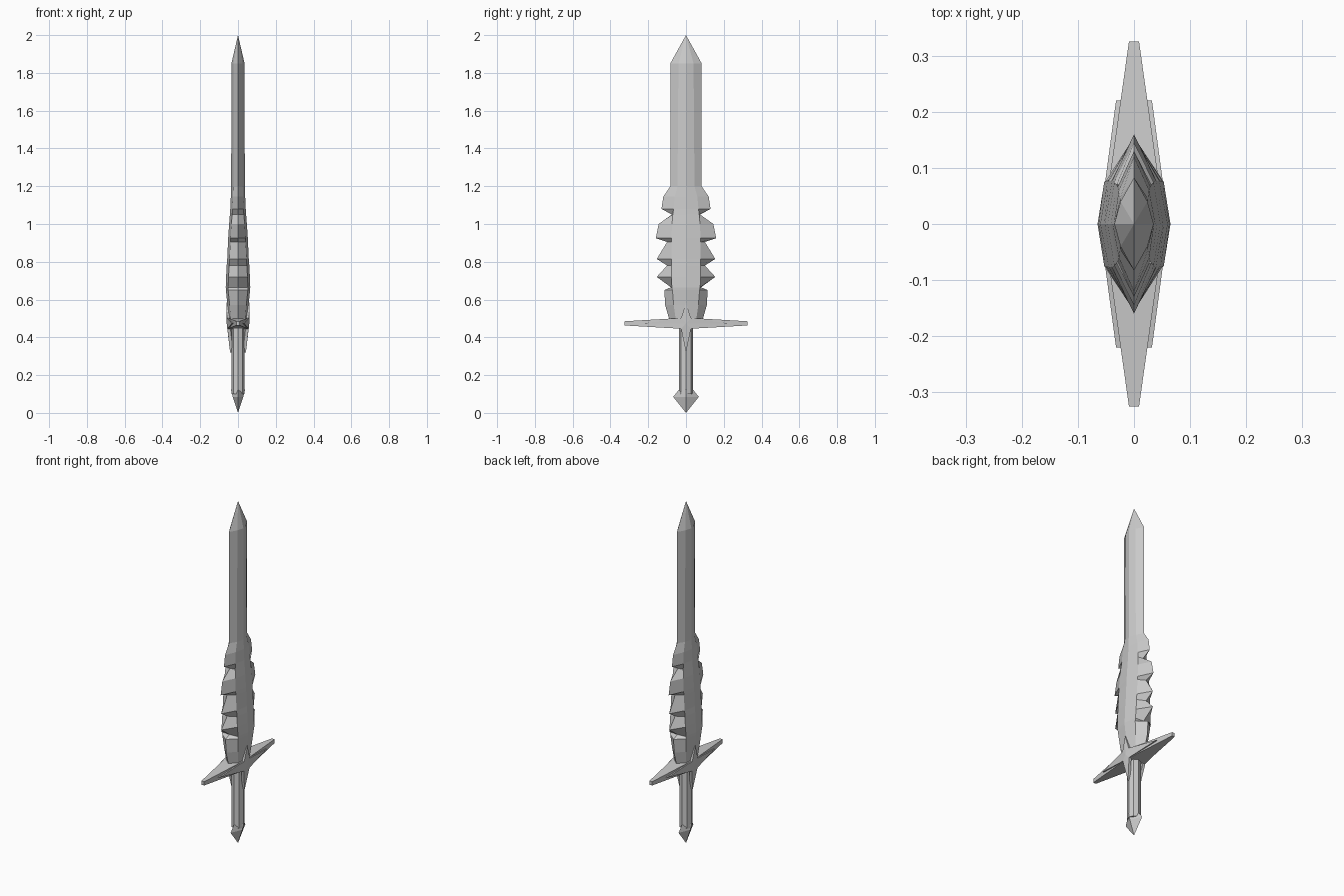
import bpy, bmesh


def make_object(name, rings, cap=True):
    """Skin a list of equal-length point rings into a flat-shaded solid."""
    bm = bmesh.new()
    loops = [[bm.verts.new(p) for p in ring] for ring in rings]
    n = len(loops[0])
    for a, b in zip(loops, loops[1:]):
        for i in range(n):
            j = (i + 1) % n
            bm.faces.new((a[i], a[j], b[j], b[i]))
    if cap:
        bm.faces.new(loops[0])
        bm.faces.new(loops[-1])
    bmesh.ops.remove_doubles(bm, verts=bm.verts, dist=0.0001)
    bmesh.ops.recalc_face_normals(bm, faces=bm.faces)
    me = bpy.data.meshes.new(name)
    bm.to_mesh(me)
    bm.free()
    ob = bpy.data.objects.new(name, me)
    bpy.context.collection.objects.link(ob)
    return ob


def section(z, xc, xm, ym, ye):
    """Eight-sided lens: ridge xc, shoulder (xm, ym), cutting edge ye."""
    return [(xc, 0, z), (xm, ym, z), (0, ye, z), (-xm, ym, z),
            (-xc, 0, z), (-xm, -ym, z), (0, -ye, z), (xm, -ym, z)]


# Blade: serrated lower part, straight upper part, pointed tip
blade = [
    (0.46, 0.046, 0.034, 0.050, 0.080),
    (0.50, 0.050, 0.038, 0.055, 0.090),
    (0.57, 0.056, 0.044, 0.065, 0.110),
    (0.65, 0.064, 0.052, 0.072, 0.115),
    (0.665, 0.065, 0.053, 0.075, 0.080),
    (0.72, 0.063, 0.050, 0.077, 0.155),
    (0.78, 0.060, 0.047, 0.077, 0.100),
    (0.815, 0.057, 0.045, 0.077, 0.155),
    (0.905, 0.053, 0.040, 0.077, 0.100),
    (0.925, 0.052, 0.039, 0.077, 0.160),
    (1.00, 0.047, 0.035, 0.074, 0.145),
    (1.05, 0.043, 0.031, 0.070, 0.075),
    (1.08, 0.041, 0.029, 0.066, 0.130),
    (1.145, 0.038, 0.027, 0.060, 0.120),
    (1.20, 0.036, 0.025, 0.045, 0.083),
    (1.85, 0.035, 0.024, 0.040, 0.083),
    (2.00, 0, 0, 0, 0),
]
make_object("blade", [section(*r) for r in blade])

# Crossguard bar: rectangular sections tapering to both ends
bar = [(-0.325, 0.009, 0.011), (0, 0.055, 0.03), (0.325, 0.009, 0.011)]
make_object("crossguard", [
    [(x, y, 0.474 - h), (x, y, 0.474 + h), (-x, y, 0.474 + h), (-x, y, 0.474 - h)]
    for y, x, h in bar])

# Four-pointed star plates on both faces of the guard: (y, z, outer x)
star = [(0.22, 0.474, 0.032), (0.026, 0.502, 0.058), (0, 0.585, 0.062),
        (-0.026, 0.502, 0.058), (-0.22, 0.474, 0.032), (-0.026, 0.445, 0.056),
        (0, 0.32, 0.042), (0.026, 0.445, 0.056)]
for side, s in (("right", 1), ("left", -1)):
    back = [(s * (x - 0.016), y, z) for y, z, x in star]
    front = [(s * x, y, z) for y, z, x in star]
    centre = [(s * 0.06, 0, 0.474)] * len(star)
    back_centre = [(s * 0.03, 0, 0.474)] * len(star)
    make_object("guard_star_" + side, [back_centre, back, front, centre], cap=False)

# Grip
make_object("grip", [section(z, 0.035, 0.025, 0.026, 0.037) for z in (0.10, 0.47)])

# Pommel: faceted point
pommel = [(0.0, 0, 0), (0.085, 0.028, 0.068), (0.122, 0.037, 0.038), (0.14, 0, 0)]
make_object("pommel", [
    [(x, 0, z), (0, y, z), (-x, 0, z), (0, -y, z)] for z, x, y in pommel], cap=False)
